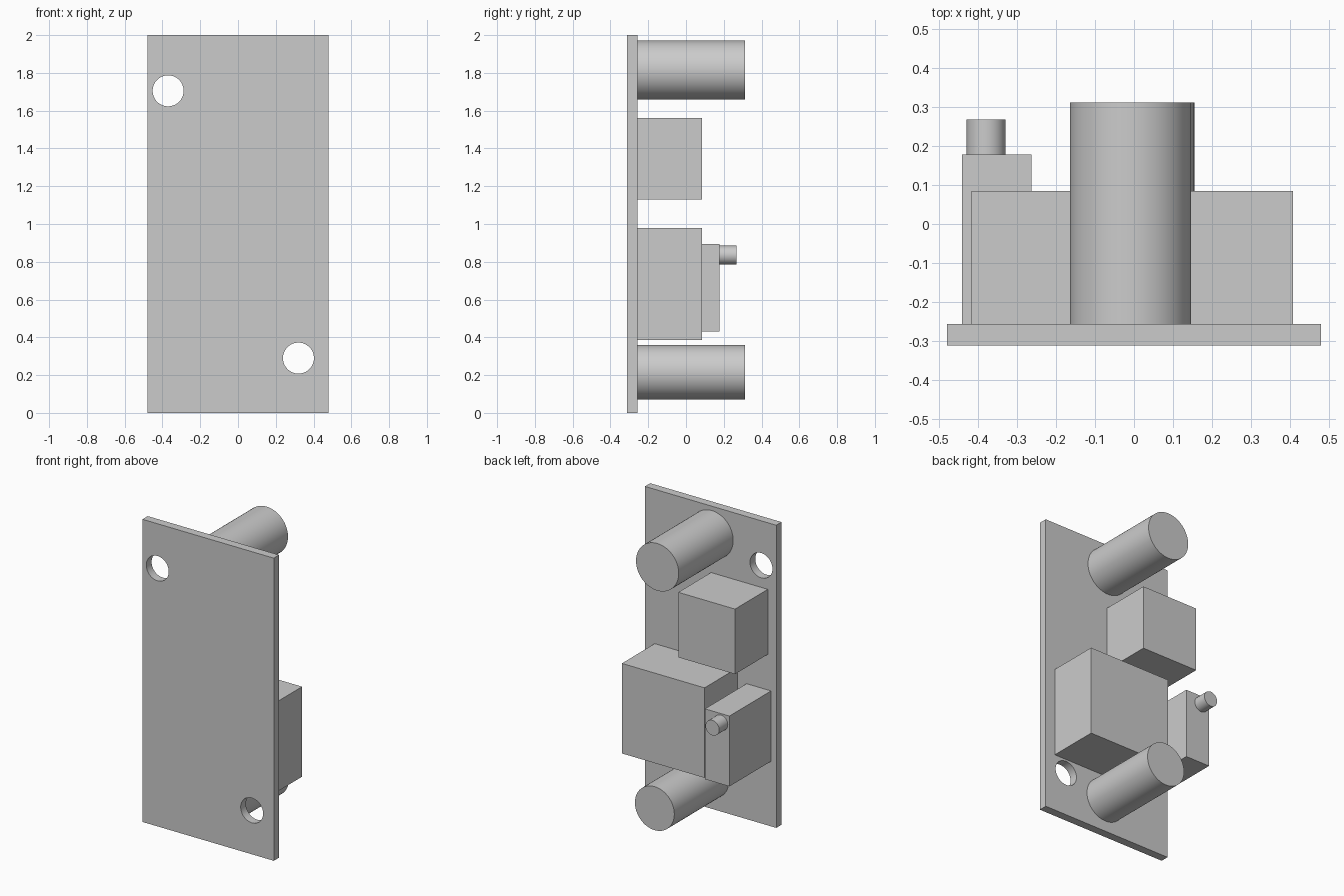
import bpy
import math

cube = bpy.data.objects.get("Cube")
if cube:
    bpy.data.objects.remove(cube, do_unlink=True)

grey = bpy.data.materials.new("plain grey")
grey.use_nodes = True
COLOUR = (0.6, 0.6, 0.6, 1)
grey.diffuse_color = COLOUR
grey.node_tree.nodes["Principled BSDF"].inputs["Base Color"].default_value = COLOUR

FRONT, BACK = -0.312, -0.257  # faces of the board


def box(name, x0, x1, y0, y1, z0, z1):
    bpy.ops.mesh.primitive_cube_add(
        size=1, location=((x0 + x1) / 2, (y0 + y1) / 2, (z0 + z1) / 2))
    ob = bpy.context.object
    ob.name = name
    ob.scale = (x1 - x0, y1 - y0, z1 - z0)
    bpy.ops.object.transform_apply(location=False, rotation=False, scale=True)
    ob.data.materials.append(grey)
    return ob


def cylinder(name, x, z, radius, y0, y1):
    bpy.ops.mesh.primitive_cylinder_add(
        vertices=64, radius=radius, depth=y1 - y0,
        location=(x, (y0 + y1) / 2, z), rotation=(math.pi / 2, 0, 0))
    ob = bpy.context.object
    ob.name = name
    ob.data.materials.append(grey)
    bpy.ops.object.shade_smooth_by_angle(angle=math.radians(30))
    return ob


# Board with two round mounting holes
board = box("board", -0.48, 0.48, FRONT, BACK, 0, 2)
for x, z in ((-0.37, 1.705), (0.32, 0.29)):
    cutter = cylinder("hole_cutter", x, z, 0.082, FRONT - 0.1, BACK + 0.1)
    cutter.hide_render = True
    bpy.context.view_layer.objects.active = board
    cut = board.modifiers.new("hole", "BOOLEAN")
    cut.operation = "DIFFERENCE"
    cut.solver = "EXACT"
    cut.object = cutter
    bpy.ops.object.modifier_apply(modifier=cut.name)
    bpy.data.objects.remove(cutter, do_unlink=True)
bpy.ops.object.select_all(action="DESELECT")
board.select_set(True)
bpy.context.view_layer.objects.active = board
bpy.ops.object.shade_smooth_by_angle(angle=math.radians(30))

# Large round posts at both ends
cylinder("upper_post", -0.009, 1.815, 0.156, BACK, 0.312)
cylinder("lower_post", 0.011, 0.215, 0.144, BACK, 0.312)

# Rectangular blocks on the back
box("upper_block", -0.418, -0.003, BACK, 0.085, 1.13, 1.56)
box("large_block", -0.195, 0.409, BACK, 0.085, 0.385, 0.98)
box("narrow_block", -0.442, -0.263, BACK, 0.178, 0.43, 0.895)

# Small knob on the narrow block
cylinder("knob", -0.38, 0.835, 0.05, 0.178, 0.268)
